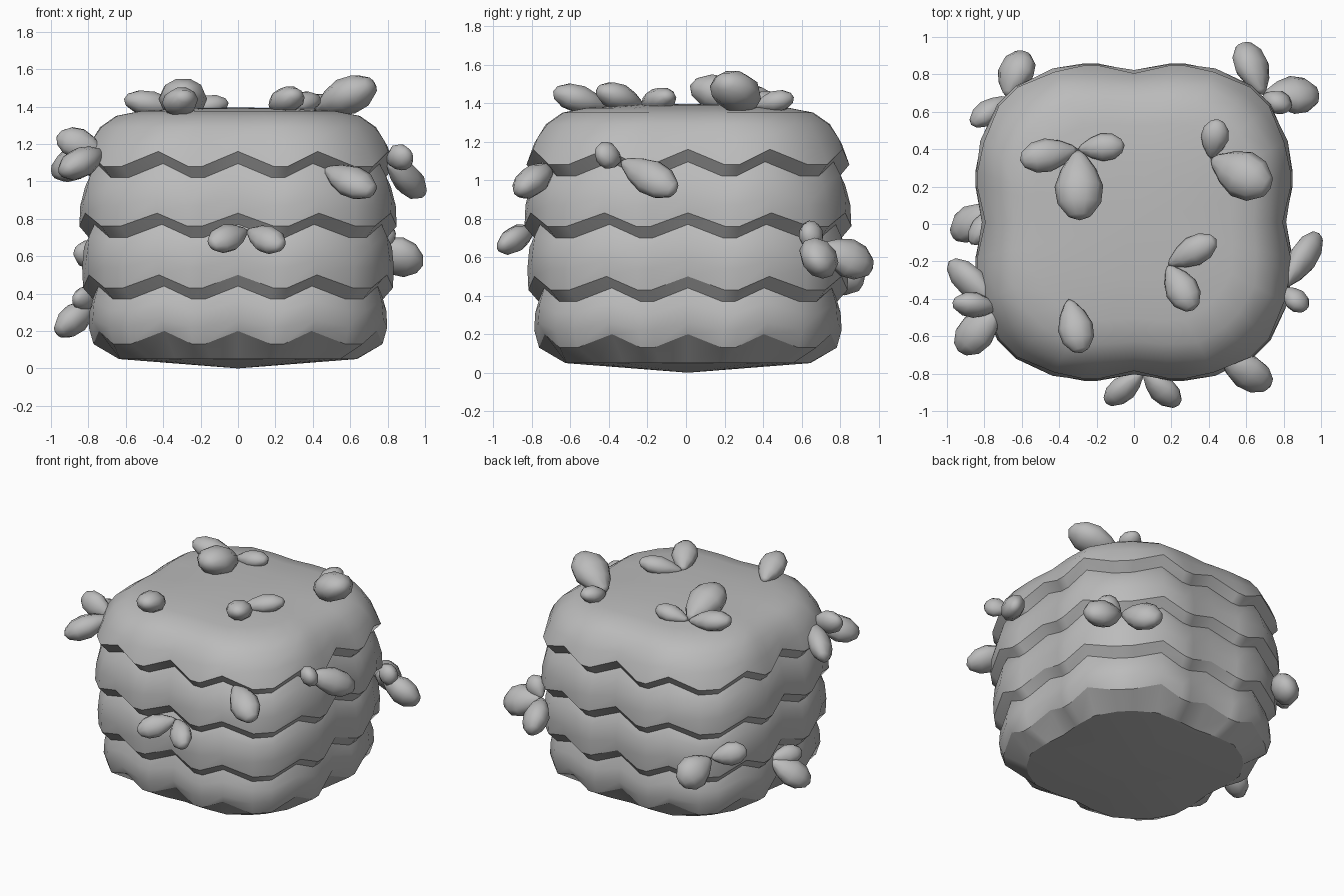
import bpy, bmesh, math
from mathutils import Vector, Matrix

cube = bpy.data.objects.get("Cube")
if cube:
    bpy.data.objects.remove(cube, do_unlink=True)

grey = bpy.data.materials.new("stone_grey")
grey.use_nodes = True
tone = (0.5, 0.5, 0.5, 1)
grey.diffuse_color = tone
grey.node_tree.nodes["Principled BSDF"].inputs["Base Color"].default_value = tone


def finish(bm, name):
    bmesh.ops.recalc_face_normals(bm, faces=bm.faces)
    for f in bm.faces:
        f.smooth = True
    mesh = bpy.data.meshes.new(name)
    bm.to_mesh(mesh)
    bm.free()
    mesh.materials.append(grey)
    obj = bpy.data.objects.new(name, mesh)
    bpy.context.collection.objects.link(obj)
    return obj


# Rounded-square plan: one quadrant, flagged 1 where the zigzag peaks
half = [(0, .99, 1), (.23, 1.01, 0), (.32, 1.01, 0), (.53, 1, 1), (.75, .87, 0)]
quadrant = half + [(y, x, p) for x, y, p in reversed(half[1:])]
plan = []
for k in range(4):
    turn = Matrix.Rotation(-k * math.pi / 2, 2)
    for x, y, peak in quadrant:
        plan.append((turn @ Vector((x, y)), peak))

# Stacked tiers from top to bottom: trough height, zigzag height, radius, sharp rim
rings = [
    (1.39, 0, .3, 0), (1.375, 0, .52, 0), (1.35, 0, .645, 0), (1.29, 0, .73, 0),
    (1.19, .03, .79, 0), (1.08, .08, .83, 1), (1.02, .075, .78, 1),
    (.97, .06, .81, 0), (.87, .04, .835, 0), (.76, .07, .84, 1), (.70, .07, .79, 1),
    (.65, .06, .815, 0), (.54, .04, .825, 0), (.43, .07, .82, 1), (.37, .07, .768, 1),
    (.31, .05, .785, 0), (.22, .04, .79, 0), (.13, .07, .765, 1), (.05, 0, .63, 1),
]
bm = bmesh.new()
loops = []
for z, amp, r, sharp in rings:
    loop = []
    for p, peak in plan:
        q = p * r * (1 - .4 * amp * peak)
        loop.append(bm.verts.new((q.x, q.y + .01, z + amp * peak)))
    loops.append(loop)
n = len(plan)
for upper, lower in zip(loops, loops[1:]):
    for i in range(n):
        j = (i + 1) % n
        bm.faces.new((upper[i], upper[j], lower[j], lower[i]))
for loop, z in ((loops[0], 1.395), (loops[-1], 0)):
    centre = bm.verts.new((0, .01, z))
    for i in range(n):
        bm.faces.new((loop[i], loop[(i + 1) % n], centre))
for loop, ring in zip(loops, rings):
    if ring[3]:
        for i in range(n):
            bm.edges.get((loop[i], loop[(i + 1) % n])).smooth = False
finish(bm, "tiered_body")


# Plump leaf: narrow at the base, widest past the middle, blunt at the tip
def leaf(name, base, tip, width):
    base, tip = Vector(base), Vector(tip)
    axis = tip - base
    length = axis.length
    axis.normalize()
    out = Vector((0, 0, 1)) if base.z > 1.3 else Vector((base.x, base.y, .4))
    side = axis.cross(out).normalized()
    up = side.cross(axis).normalized()
    bm = bmesh.new()
    levels = []
    for t, r in ((.08, .3), (.28, .72), (.52, 1), (.76, .9), (.94, .48)):
        loop = []
        for k in range(10):
            a = k * math.tau / 10
            across = side * math.cos(a) + up * (.78 * math.sin(a))
            loop.append(bm.verts.new(base + axis * (t * length) + across * (r * width / 2)))
        levels.append(loop)
    for a, b in zip(levels, levels[1:]):
        for i in range(10):
            j = (i + 1) % 10
            bm.faces.new((a[i], a[j], b[j], b[i]))
    for loop, point in ((levels[0], base), (levels[-1], tip)):
        end = bm.verts.new(point)
        for i in range(10):
            bm.faces.new((loop[i], loop[(i + 1) % 10], end))
    finish(bm, name)


# Clusters: shared base point, then tip and width of each leaf
clusters = {
    "top_back_right": ((-.3, .4, 1.385), [((-.61, .34, 1.44), .18), ((-.05, .42, 1.42), .15),
                                          ((-.29, .02, 1.49), .26)]),
    "top_back_left": ((.41, .35, 1.38), [((.45, .56, 1.43), .15), ((.73, .19, 1.52), .26)]),
    "top_front_left": ((.18, -.22, 1.385), [((.44, -.08, 1.44), .16), ((.32, -.46, 1.47), .18)]),
    "top_front_right": ((-.35, -.4, 1.375), [((-.28, -.69, 1.46), .19)]),
    "front": ((.05, -.79, .74), [((-.15, -.96, .66), .16), ((.24, -.97, .65), .16)]),
    "front_corner": ((.46, -.7, 1.07), [((.73, -.87, .94), .2)]),
    "left_side": ((.8, -.34, 1.1), [((.99, -.05, .94), .19), ((.92, -.46, 1.15), .15)]),
    "back_left_corner": ((.69, .69, .66), [((.99, .69, .55), .23), ((.58, .97, .54), .22),
                                           ((.83, .62, .75), .16)]),
    "back_right_corner": ((-.68, .68, .58), [((-.59, .92, .46), .23), ((-.87, .53, .63), .16)]),
    "right_low": ((-.75, .09, .36), [((-.97, -.06, .19), .2), ((-.87, -.11, .38), .14)]),
    "right_high": ((-.72, -.45, 1.16), [((-.94, -.68, 1.05), .21), ((-.97, -.42, 1.24), .17),
                                        ((-.99, -.2, 1.05), .2)]),
}
for name, (base, tips) in clusters.items():
    for i, (tip, width) in enumerate(tips):
        leaf(f"{name}_leaf_{i + 1}", base, tip, width)
